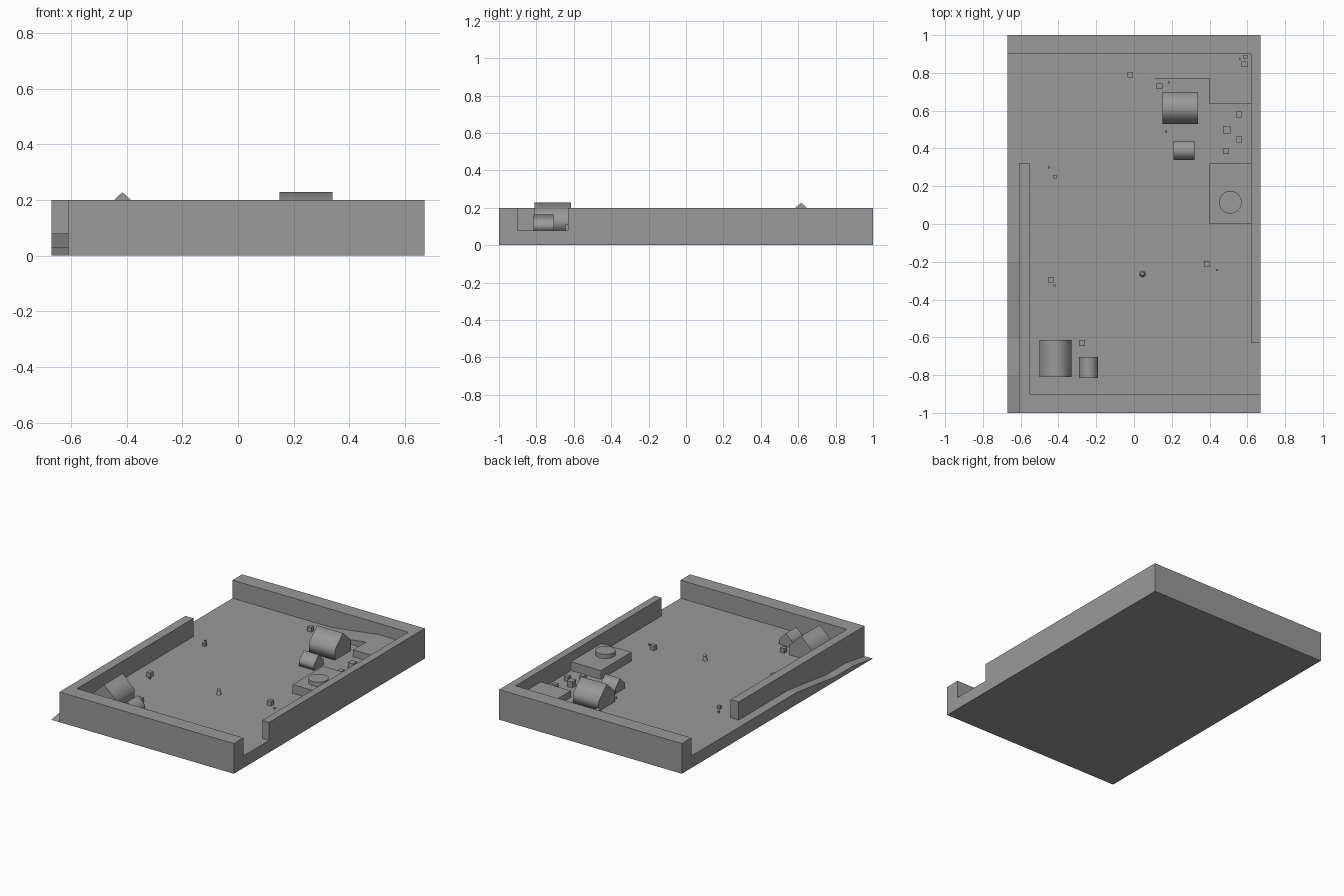
import bpy, bmesh, math
from mathutils import Vector

cube = bpy.data.objects.get("Cube")
if cube:
    bpy.data.objects.remove(cube, do_unlink=True)

grey = bpy.data.materials.new("stone_grey")
grey.use_nodes = True
colour = (0.32, 0.32, 0.32, 1)
grey.diffuse_color = colour
grey.node_tree.nodes["Principled BSDF"].inputs["Base Color"].default_value = colour

FLOOR, TOP = 0.08, 0.2


def finish(bm, name):
    bmesh.ops.recalc_face_normals(bm, faces=bm.faces)
    mesh = bpy.data.meshes.new(name)
    bm.to_mesh(mesh)
    bm.free()
    mesh.materials.append(grey)
    obj = bpy.data.objects.new(name, mesh)
    bpy.context.collection.objects.link(obj)
    return obj


def prism(name, points, along, smooth_sides=False):
    """Extrude a closed planar outline along a vector."""
    bm = bmesh.new()
    along = Vector(along)
    cap = bm.faces.new([bm.verts.new(p) for p in points])
    new = bmesh.ops.extrude_face_region(bm, geom=[cap], use_keep_orig=True)["geom"]
    bmesh.ops.translate(bm, vec=along,
                        verts=[g for g in new if isinstance(g, bmesh.types.BMVert)])
    bm.normal_update()
    for f in bm.faces:
        f.smooth = smooth_sides and abs(f.normal.dot(along.normalized())) < 0.5
    return finish(bm, name)


def box(name, x0, x1, y0, y1, z0, z1):
    return prism(name, [(x0, y0, z0), (x1, y0, z0), (x1, y1, z0), (x0, y1, z0)],
                 (0, 0, z1 - z0))


def lathe(name, centre, z0, r_low, r_high, height, sides):
    bm = bmesh.new()
    bmesh.ops.create_cone(bm, cap_ends=True, segments=sides, radius1=r_low,
                          radius2=r_high, depth=height)
    bmesh.ops.translate(bm, vec=(*centre, z0 + height / 2), verts=bm.verts)
    for f in bm.faces:
        f.smooth = abs(f.normal.z) < 0.9
    return finish(bm, name)


def house(name, x0, x1, y0, y1, eave, ridge, ridge_on_x):
    """Gabled block with the roof shaded softly over the ridge."""
    if ridge_on_x:
        section = [(x0, y0, FLOOR), (x0, y1, FLOOR), (x0, y1, eave),
                   (x0, (y0 + y1) / 2, ridge), (x0, y0, eave)]
        return prism(name, section, (x1 - x0, 0, 0), True)
    section = [(x0, y0, FLOOR), (x1, y0, FLOOR), (x1, y0, eave),
               ((x0 + x1) / 2, y0, ridge), (x0, y0, eave)]
    return prism(name, section, (0, y1 - y0, 0), True)


# Walled base: a solid block with the courtyard, gateways and outer ramp cut away
base = box("walled_base", -0.67, 0.67, -1, 1, 0, TOP)
court = [(-0.55, -0.9), (0.8, -0.9), (0.8, -0.63), (0.62, -0.63),
         (0.62, 0.9), (-0.8, 0.9), (-0.8, 0.32), (-0.55, 0.32)]
ramp = [(-1.1, -0.012), (-0.8, 0.03), (-0.6, 0.03), (-0.2, FLOOR),
        (0.5, FLOOR), (0.5, 0.4), (-1.1, 0.4)]
ramp[0] = (-1.1, -0.015)
cutters = [prism("court_cutter", [(x, y, FLOOR) for x, y in court], (0, 0, 0.4)),
           prism("ramp_cutter", [(-0.8, y, z) for y, z in ramp], (0.19, 0, 0))]
for c in cutters:
    c.hide_render = True
    mod = base.modifiers.new(c.name, "BOOLEAN")
    mod.operation, mod.solver, mod.object = "DIFFERENCE", "EXACT", c
deps = bpy.context.evaluated_depsgraph_get()
carved = bpy.data.meshes.new_from_object(base.evaluated_get(deps))
base.modifiers.clear()
base.data = carved
for c in cutters:
    bpy.data.objects.remove(c, do_unlink=True)

# Raised corner terrace with its approach ramp along the back wall
TERRACE = 0.125
box("corner_terrace", 0.4, 0.62, 0.635, 0.9, FLOOR, TERRACE)
prism("terrace_ramp", [(0.05, 0.77, FLOOR), (0.4, 0.77, FLOOR), (0.4, 0.77, TERRACE)],
      (0, 0.13, 0))

# Round stage on a square platform
box("stage_platform", 0.4, 0.62, 0, 0.32, FLOOR, 0.138)
lathe("round_stage", (0.51, 0.115), 0.138, 0.06, 0.06, 0.028, 32)

# Houses
house("back_large_house", 0.15, 0.34, 0.53, 0.70, 0.148, 0.228, True)
house("back_small_house", 0.21, 0.32, 0.34, 0.44, 0.115, 0.165, True)
house("front_large_house", -0.5, -0.33, -0.81, -0.615, 0.148, 0.228, False)
house("front_small_house", -0.29, -0.19, -0.815, -0.705, 0.115, 0.165, False)

# Scattered crates and pebbles: x, y, size
crates = [(-0.02, 0.79, 0.03), (0.135, 0.73, 0.03), (0.59, 0.885, 0.02),
          (0.585, 0.845, 0.03), (0.555, 0.58, 0.03), (0.49, 0.50, 0.04),
          (0.557, 0.447, 0.03), (0.487, 0.385, 0.03), (-0.42, 0.25, 0.02),
          (0.385, -0.21, 0.03), (-0.44, -0.295, 0.03), (-0.275, -0.63, 0.03)]
pebbles = [(0.185, 0.75), (0.56, 0.875), (0.17, 0.49), (-0.45, 0.3),
           (0.44, -0.245), (-0.42, -0.325)]
for i, (x, y, s) in enumerate(crates + [(x, y, 0.01) for x, y in pebbles]):
    z = TERRACE if x > 0.4 and y > 0.635 else FLOOR
    h = s / 2
    box(f"crate_{i + 1}" if s > 0.01 else f"pebble_{i + 1}",
        x - h, x + h, y - h, y + h, z, z + s)

# Small standing figure in the middle of the court
spot = (0.045, -0.265)
lathe("figure_body", spot, FLOOR, 0.016, 0.008, 0.024, 16)
bm = bmesh.new()
bmesh.ops.create_uvsphere(bm, u_segments=16, v_segments=8, radius=0.011)
bmesh.ops.translate(bm, vec=(*spot, FLOOR + 0.03), verts=bm.verts)
for f in bm.faces:
    f.smooth = True
finish(bm, "figure_head")
